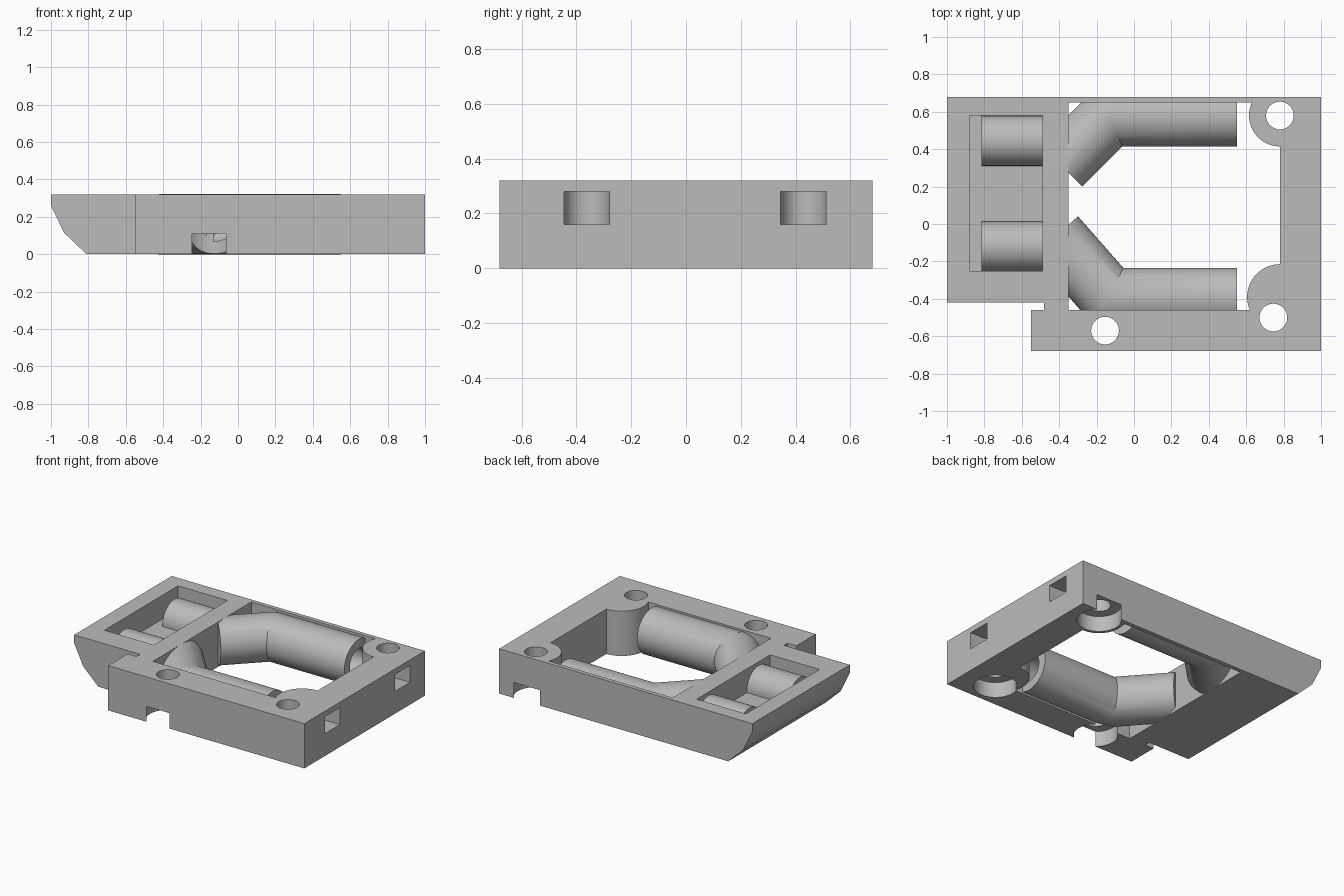
import bpy, bmesh, math
from mathutils import Vector

if "Cube" in bpy.data.objects:
    bpy.data.objects.remove(bpy.data.objects["Cube"])

H = 0.32          # plate height
MID = H / 2

grey = bpy.data.materials.new("light_grey")
grey.use_nodes = True
grey.diffuse_color = (0.5, 0.5, 0.5, 1)
grey.node_tree.nodes["Principled BSDF"].inputs["Base Color"].default_value = (0.5, 0.5, 0.5, 1)


def finish(name, bm):
    bmesh.ops.recalc_face_normals(bm, faces=bm.faces)
    mesh = bpy.data.meshes.new(name)
    bm.to_mesh(mesh)
    bm.free()
    mesh.materials.append(grey)
    ob = bpy.data.objects.new(name, mesh)
    bpy.context.collection.objects.link(ob)
    return ob


def prism(name, points, lo, hi, axis="z"):
    """Extrude a closed profile along z (x, y points) or along y (x, z points)."""
    bm = bmesh.new()
    put = (lambda p: (p[0], p[1], lo)) if axis == "z" else (lambda p: (p[0], lo, p[1]))
    face = bm.faces.new([bm.verts.new(put(p)) for p in points])
    top = bmesh.ops.extrude_face_region(bm, geom=[face])["geom"]
    shift = Vector((0, 0, hi - lo)) if axis == "z" else Vector((0, hi - lo, 0))
    bmesh.ops.translate(bm, vec=shift, verts=[v for v in top if isinstance(v, bmesh.types.BMVert)])
    return finish(name, bm)


def box(name, x0, x1, y0, y1, z0, z1):
    return prism(name, [(x0, y0), (x1, y0), (x1, y1), (x0, y1)], z0, z1)


def rod(name, a, b, r, sides=64):
    """Solid cylinder between two points."""
    a, b = Vector(a), Vector(b)
    bm = bmesh.new()
    bmesh.ops.create_cone(bm, cap_ends=True, segments=sides, radius1=r, radius2=r, depth=(b - a).length)
    bm.transform((b - a).to_track_quat("Z", "Y").to_matrix().to_4x4())
    bmesh.ops.translate(bm, vec=(a + b) / 2, verts=bm.verts)
    return finish(name, bm)


def ball(name, c, r):
    bm = bmesh.new()
    bmesh.ops.create_uvsphere(bm, u_segments=48, v_segments=24, radius=r)
    bmesh.ops.translate(bm, vec=c, verts=bm.verts)
    return finish(name, bm)


def combine(target, tool, operation):
    mod = target.modifiers.new("join", "BOOLEAN")
    mod.operation, mod.solver, mod.object = operation, "EXACT", tool
    bpy.context.view_layer.objects.active = target
    bpy.ops.object.modifier_apply(modifier=mod.name)
    bpy.data.objects.remove(tool)


def cut(target, tool):
    combine(target, tool, "DIFFERENCE")


def arc(cx, cy, r, start, end, n=28):
    angles = [math.radians(start + (end - start) * i / n) for i in range(n + 1)]
    return [(cx + r * math.cos(t), cy + r * math.sin(t)) for t in angles]


# Main frame with its stepped front edge
frame = prism("frame", [(-1, .68), (-1, -.42), (-.48, -.42), (-.48, -.46), (-.55, -.46),
                        (-.55, -.68), (1, -.68), (1, .68)], 0, H)

# Sloped underside of the nose
cut(frame, prism("nose_cut", [(-1.1, .26), (-1, .26), (-.93, .115), (-.81, 0), (-.81, -.1), (-1.1, -.1)],
                 -.8, .8, "y"))

# Central opening, leaving rounded screw bosses at two corners
opening = [(-.35, .65), (-.35, -.46)]
opening += arc(.78, -.39, .175, 203.6, 90) + arc(.78, .58, .165, 270, 154.9)
cut(frame, prism("opening", opening, -.1, H + .1))

# Bent tubes: straight run, elbow and diagonal run
tubes = [((.55, .575, MID), (-.13, .575, MID), (-.39, .315, MID)),
         ((.55, -.395, MID), (-.13, -.395, MID), (-.42, -.065, MID))]
for end, elbow, inner in tubes:
    tube = rod("tube", end, elbow, .161)
    combine(tube, ball("elbow", elbow, .1605), "UNION")
    combine(tube, rod("diagonal", elbow, inner, .1607), "UNION")
    cut(tube, box("back_trim", -1, 1, .679, 1, -.2, .6))
    combine(frame, tube, "UNION")

# Bores running along the tubes
for end, elbow, inner in tubes:
    cut(frame, rod("bore", Vector(end) + Vector((.02, 0, 0)), elbow, .098, 40))
    cut(frame, rod("diagonal_bore", elbow, inner, .08, 40))

# Nose tray with two round cradles and a passage from each
cut(frame, box("tray", -.88, -.49, -.25, .58, .15, H + .1))
for y in (.445, -.12):
    cut(frame, rod("cradle", (-.815, y, MID), (-.49, y, MID), .134))
    cut(frame, rod("passage", (-.5, y, MID), (-.38, y, MID), .075, 40))

# Screw holes with wide recesses from below
for x, y in ((.78, .58), (.745, -.5), (-.155, -.57)):
    cut(frame, rod("screw_hole", (x, y, -.1), (x, y, H + .1), .074, 48))
    cut(frame, rod("screw_recess", (x, y, -.1), (x, y, .11), .143, 48))

# Round-ended slots in the end wall
for y in (.428, -.362):
    cut(frame, prism("slot", [(1.1, y - .083)] + arc(.9, y, .083, 270, 90, 20) + [(1.1, y + .083)], .16, .28))

# Smooth curved walls, keep crisp edges
bpy.ops.object.select_all(action="DESELECT")
frame.select_set(True)
bpy.context.view_layer.objects.active = frame
bpy.ops.object.shade_smooth_by_angle(angle=math.radians(30))
